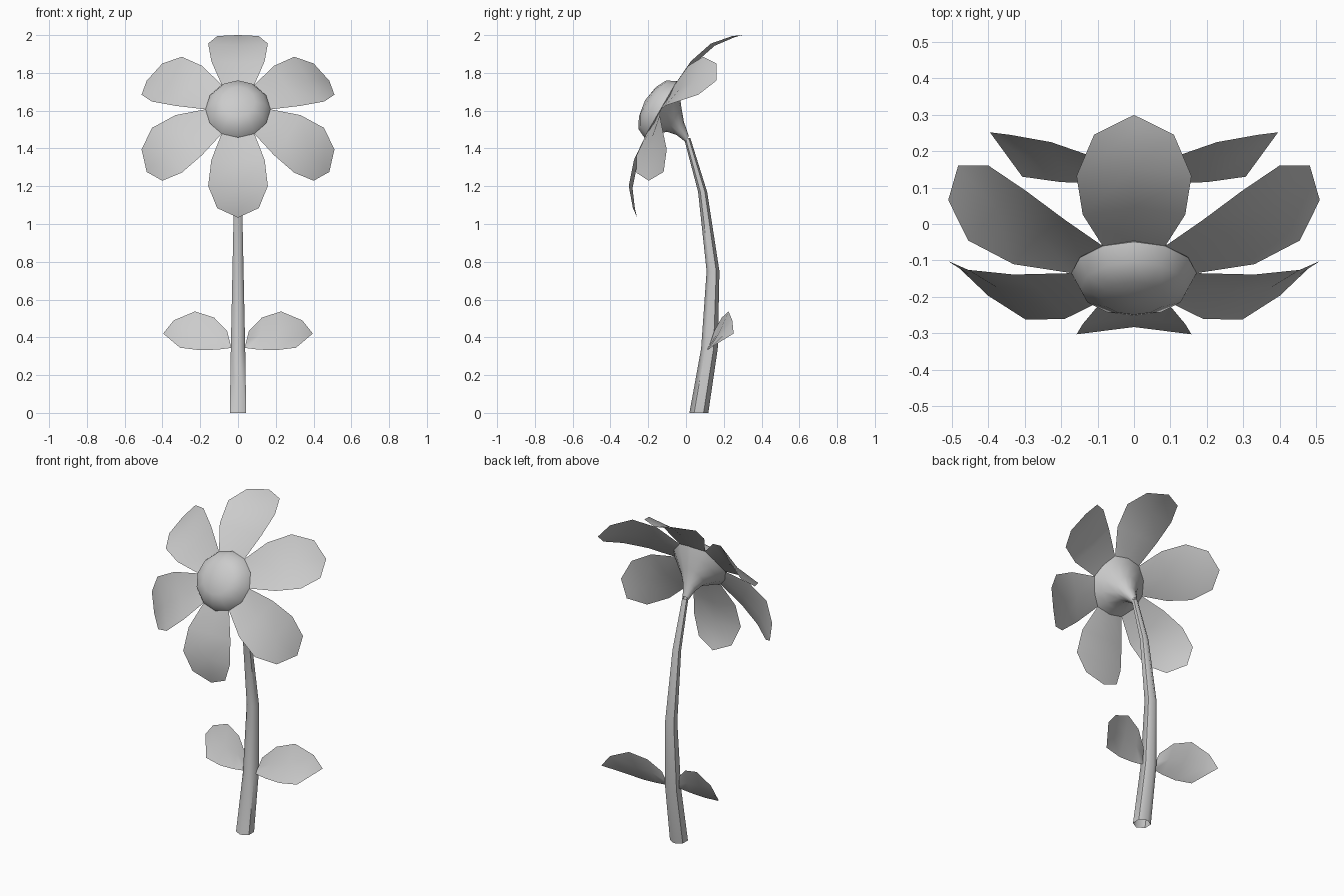
import bpy, bmesh, math
from mathutils import Vector, Matrix

cube = bpy.data.objects.get("Cube")
if cube:
    bpy.data.objects.remove(cube, do_unlink=True)

grey = bpy.data.materials.new("soft grey")
grey.use_nodes = True
colour = (0.6, 0.6, 0.6, 1)
grey.diffuse_color = colour
grey.node_tree.nodes["Principled BSDF"].inputs["Base Color"].default_value = colour

# Flower head frame: local z is the facing direction, local y is up the disc
TILT = math.radians(60)
HEAD = Matrix.Translation((0, -0.135, 1.607)) @ Matrix.Rotation(TILT, 4, 'X')


def finish(name, bm, facing=None, angle=60):
    """Turn a bmesh into a smooth shaded object; sheets are turned to a side."""
    bmesh.ops.recalc_face_normals(bm, faces=bm.faces)
    if facing is not None:
        for f in bm.faces:
            f.normal_update()
            if f.normal.dot(facing) < 0:
                f.normal_flip()
    mesh = bpy.data.meshes.new(name)
    bm.to_mesh(mesh)
    bm.free()
    mesh.materials.append(grey)
    ob = bpy.data.objects.new(name, mesh)
    bpy.context.collection.objects.link(ob)
    bpy.ops.object.select_all(action='DESELECT')
    ob.select_set(True)
    bpy.context.view_layer.objects.active = ob
    bpy.ops.object.shade_smooth_by_angle(angle=math.radians(angle))
    return ob


def bridge(bm, rows, closed):
    """Join neighbouring rows of vertices with faces."""
    for a, b in zip(rows, rows[1:]):
        count = len(a) if closed else len(a) - 1
        for i in range(count):
            j = (i + 1) % len(a)
            if len(b) == 1:
                bm.faces.new((a[i], a[j], b[0]))
            else:
                bm.faces.new((a[i], a[j], b[j], b[i]))


def loft(name, rings, sides, matrix=Matrix(), tip=None):
    """Round tube through rings given as (y, z, radius), with an optional tip."""
    bm = bmesh.new()
    rows = []
    for y, z, r in rings:
        turns = [math.tau * i / sides for i in range(sides)]
        rows.append([bm.verts.new(matrix @ Vector(
            (r * math.sin(t), y + r * math.cos(t), z))) for t in turns])
    if tip is not None:
        rows.append([bm.verts.new(matrix @ Vector((0, 0, tip)))])
    bridge(bm, rows, True)
    return finish(name, bm)


# Curved tapering stem, open at the foot
loft("stem", [(0.068, 0, 0.05), (0.124, 0.34, 0.044), (0.143, 0.75, 0.034),
              (0.088, 1.17, 0.024), (0.006, 1.455, 0.017)], 6)

# Domed centre and the funnel behind it
loft("flower_centre", [(0, 0, 0.172), (0, 0.05, 0.148), (0, 0.08, 0.09)],
     12, HEAD, tip=0.095)
loft("flower_cup", [(0, 0, 0.172), (0, -0.04, 0.13), (-0.01, -0.09, 0.075),
                    (-0.035, -0.14, 0.04), (-0.065, -0.2, 0.018)], 12, HEAD)

# Six petals that curl back and are slightly cupped
PETAL = [  # distance out, half width, edge height, middle height
    (0.149, 0.086, 0, -0.005), (0.301, 0.141, -0.012, -0.035),
    (0.435, 0.158, -0.057, -0.08), (0.526, 0.11, -0.135, -0.148)]
for n in range(6):
    place = HEAD @ Matrix.Rotation(n * math.tau / 6, 4, 'Z')
    bm = bmesh.new()
    rows = [[bm.verts.new(place @ Vector(p)) for p in
             ((-w, d, edge), (0, d, mid), (w, d, edge))]
            for d, w, edge, mid in PETAL]
    rows.append([bm.verts.new(place @ Vector((0, 0.558, -0.18)))])
    bridge(bm, rows, False)
    finish(f"petal_{n + 1}", bm, HEAD.to_3x3() @ Vector((0, 0, 1)))

# Mirrored pair of leaves: lower edge and upper edge from stem to tip
LOW = [(0.05, 0.115, 0.342), (0.11, 0.113, 0.335), (0.2, 0.115, 0.332),
       (0.307, 0.13, 0.345)]
HIGH = [(0.058, 0.15, 0.435), (0.127, 0.19, 0.505), (0.228, 0.225, 0.537),
        (0.34, 0.245, 0.49)]
for name, side in (("left_leaf", 1), ("right_leaf", -1)):
    flip = Matrix.Diagonal((side, 1, 1))
    bm = bmesh.new()
    rows = [[bm.verts.new(flip @ Vector((0.035, 0.12, 0.345)))]]
    for low, high in zip(LOW, HIGH):
        a, b = Vector(low), Vector(high)
        middle = (a + b) / 2 + Vector((0, 0.008, -0.006))
        rows.append([bm.verts.new(flip @ p) for p in (a, middle, b)])
    bridge(bm, [rows[1], rows[0]], False)
    rows.append([bm.verts.new(flip @ Vector((0.396, 0.252, 0.42)))])
    bridge(bm, rows[1:], False)
    finish(name, bm, Vector((0, -1, 1)))
